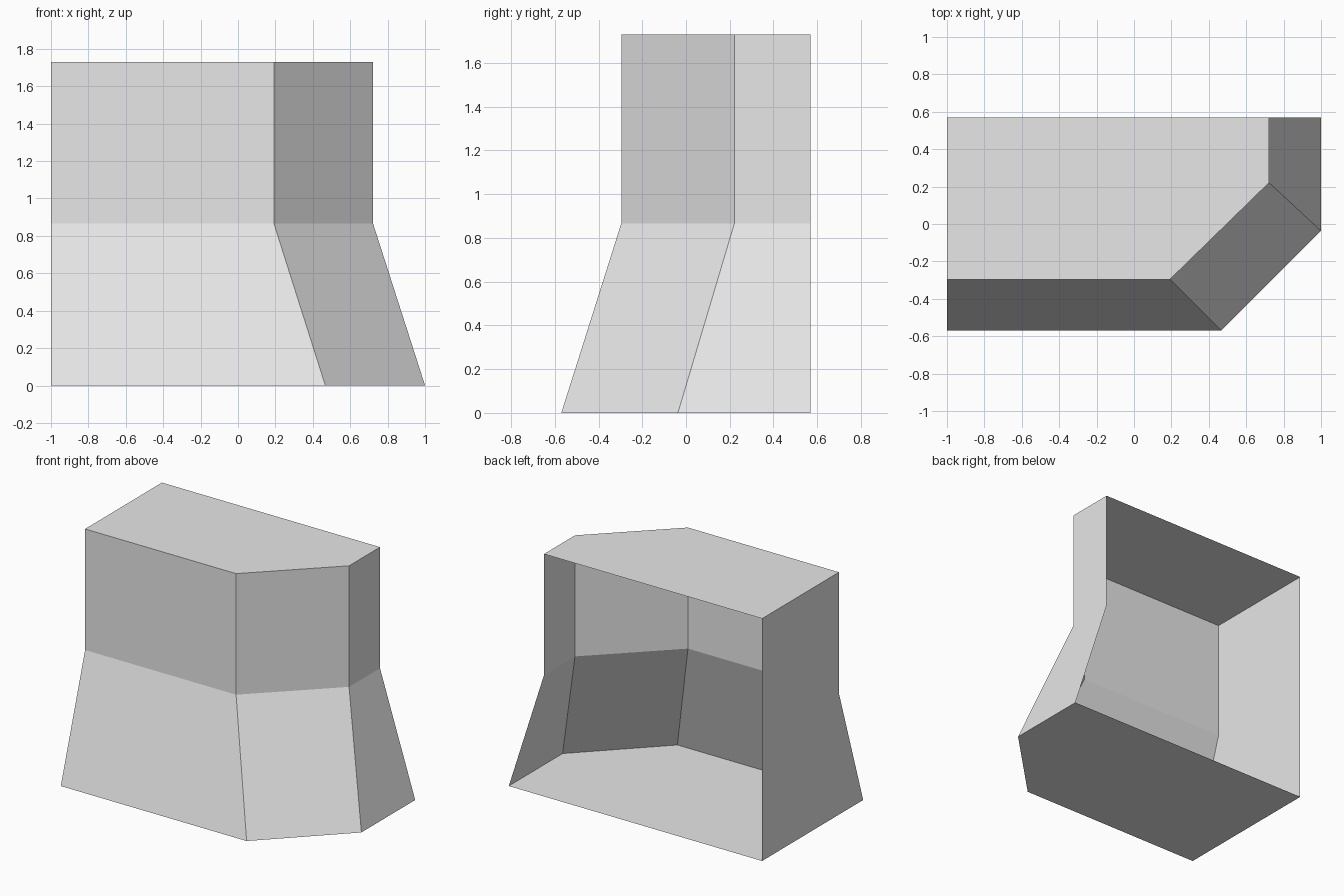
import bpy
import bmesh

if "Cube" in bpy.data.objects:
    bpy.data.objects.remove(bpy.data.objects["Cube"])

grey = bpy.data.materials.new("light grey")
grey.diffuse_color = (0.8, 0.8, 0.8, 1)
grey.use_nodes = True
grey.node_tree.nodes["Principled BSDF"].inputs["Base Color"].default_value = grey.diffuse_color

# Outlines run from the back left corner round the front to the back right corner
lower = [(-1, 0.57), (-1, -0.57), (0.467, -0.57), (1, -0.037), (1, 0.57)]
upper = [(-1, 0.57), (-1, -0.296), (0.192, -0.296), (0.722, 0.221), (0.722, 0.57)]
levels = [(lower, 0), (upper, 0.866), (upper, 1.73)]

bm = bmesh.new()
rings = [[bm.verts.new((x, y, z)) for x, y in outline] for outline, z in levels]

# Walls: sloping skirt and upright upper part, open at the back
for low, high in zip(rings, rings[1:]):
    for i in range(len(low) - 1):
        bm.faces.new((low[i], low[i + 1], high[i + 1], high[i]))

# Floor and roof
bm.faces.new(rings[0][::-1])
bm.faces.new(rings[-1])

mesh = bpy.data.meshes.new("open_back_shell")
bm.to_mesh(mesh)
bm.free()
mesh.materials.append(grey)
shell = bpy.data.objects.new("open_back_shell", mesh)
bpy.context.collection.objects.link(shell)
